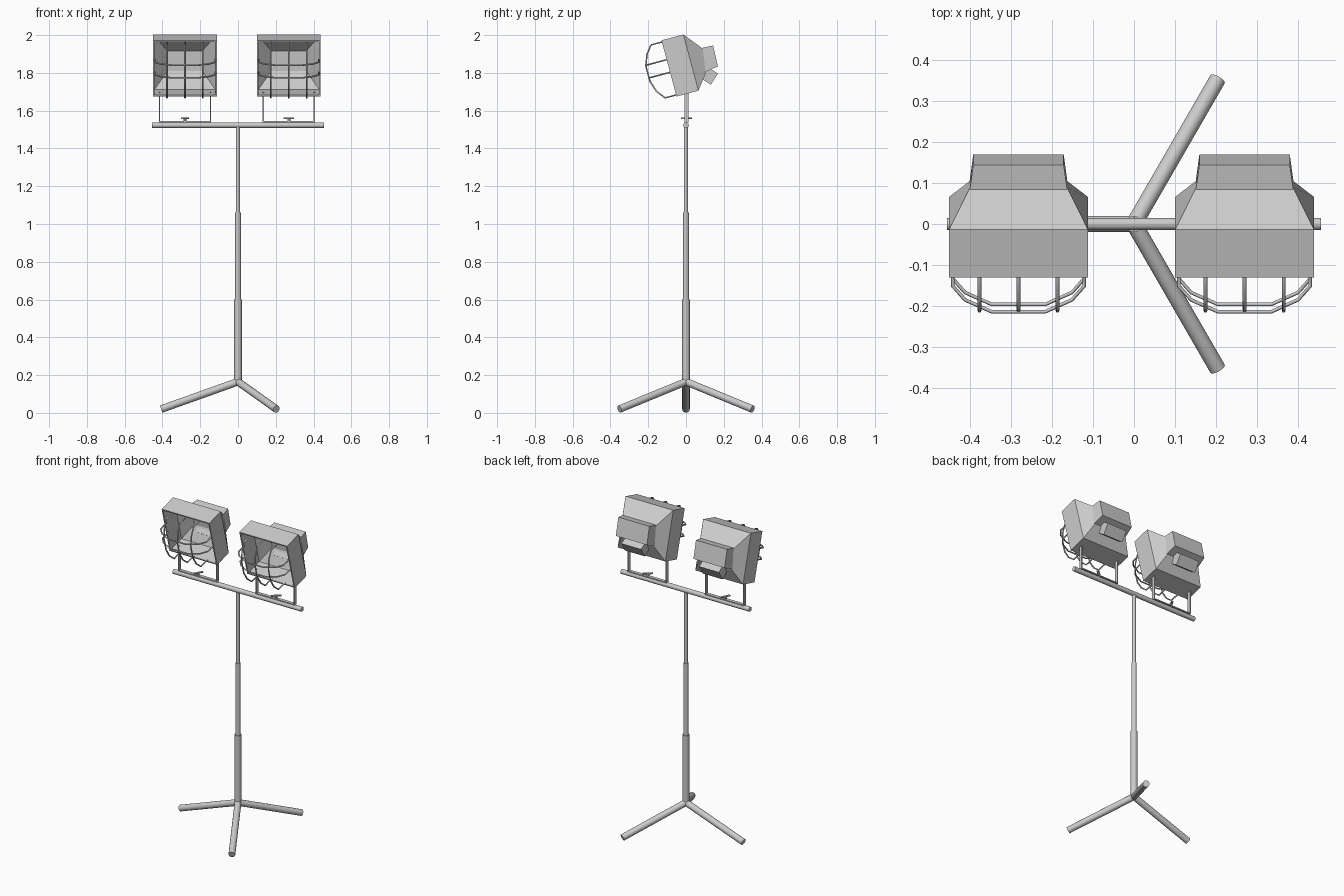
import bpy, bmesh
from math import radians
from mathutils import Matrix, Vector

old = bpy.data.objects.get("Cube")
if old:
    bpy.data.objects.remove(old, do_unlink=True)


def material(name, level):
    mat = bpy.data.materials.new(name)
    mat.use_nodes = True
    colour = (level, level, level, 1)
    mat.diffuse_color = colour
    mat.node_tree.nodes["Principled BSDF"].inputs["Base Color"].default_value = colour
    return mat


grey = material("light grey metal", 0.6)


def add_mesh(name, bm, matrix=Matrix(), smooth=False):
    bmesh.ops.recalc_face_normals(bm, faces=bm.faces)
    mesh = bpy.data.meshes.new(name)
    bm.to_mesh(mesh)
    bm.free()
    mesh.materials.append(grey)
    obj = bpy.data.objects.new(name, mesh)
    obj.matrix_world = matrix
    bpy.context.collection.objects.link(obj)
    if smooth:
        bpy.ops.object.select_all(action="DESELECT")
        obj.select_set(True)
        bpy.context.view_layer.objects.active = obj
        bpy.ops.object.shade_smooth_by_angle(angle=radians(40))
    return obj


def tube(name, start, end, radius, sides=12):
    start, end = Vector(start), Vector(end)
    axis = end - start
    bm = bmesh.new()
    bmesh.ops.create_cone(bm, cap_ends=True, segments=sides, radius1=radius,
                          radius2=radius, depth=axis.length)
    turn = axis.to_track_quat("Z", "Y").to_matrix().to_4x4()
    add_mesh(name, bm, Matrix.Translation((start + end) / 2) @ turn, True)


def box(name, size, matrix):
    bm = bmesh.new()
    bmesh.ops.create_cube(bm, size=1, matrix=Matrix.Diagonal((*size, 1)))
    add_mesh(name, bm, matrix)


def loft(name, rings, matrix):
    """Join rectangles given as half width, (depth, height) at top and at bottom."""
    bm = bmesh.new()
    loops = []
    for w, (yt, zt), (yb, zb) in rings:
        corners = [(-w, yb, zb), (w, yb, zb), (w, yt, zt), (-w, yt, zt)]
        loops.append([bm.verts.new(c) for c in corners])
    for a, b in zip(loops, loops[1:]):
        for i in range(4):
            j = (i + 1) % 4
            bm.faces.new((a[i], a[j], b[j], b[i]))
    bm.faces.new(loops[0])
    bm.faces.new(loops[-1])
    add_mesh(name, bm, matrix)


def wire(name, points, matrix):
    curve = bpy.data.curves.new(name, "CURVE")
    curve.dimensions = "3D"
    curve.bevel_depth = 0.0045
    curve.bevel_resolution = 1
    curve.use_fill_caps = True
    spline = curve.splines.new("POLY")
    spline.points.add(len(points) - 1)
    for p, co in zip(spline.points, points):
        p.co = (*co, 1)
    curve.materials.append(grey)
    obj = bpy.data.objects.new(name, curve)
    obj.matrix_world = matrix
    bpy.context.collection.objects.link(obj)


# Tripod legs
for i in range(3):
    spin = Matrix.Rotation(radians(60 + 120 * i), 4, "Z")
    tube(f"tripod_leg_{i + 1}", (0, 0, 0.165), spin @ Vector((0.407, 0, 0.02)), 0.02)

# Telescopic pole and crossbar
for name, low, high, radius in (("pole_lower", 0.155, 0.6, 0.02),
                                ("pole_middle", 0.6, 1.06, 0.016),
                                ("pole_upper", 1.06, 1.52, 0.011)):
    tube(name, (0, 0, low), (0, 0, high), radius)
tube("crossbar", (-0.455, 0, 1.523), (0.455, 0, 1.523), 0.015)


def mirrored(half):
    return half + [(-a, b) for a, b in reversed(half)]


def floodlight(side, cx, nut_angle):
    head = Matrix.Translation((cx, -0.09, 1.8235)) @ Matrix.Rotation(radians(15), 4, "X")

    # Hollow housing, from the reflector's back around the rim to the outer back
    loft(f"{side}_housing", [
        (0.092, (0.188, 0.045), (0.172, -0.06)),
        (0.16, (0.115, 0.145), (0.115, -0.145)),
        (0.161, (0, 0.146), (0, -0.146)),
        (0.169, (0, 0.154), (0, -0.154)),
        (0.169, (0.12, 0.154), (0.12, -0.154)),
        (0.118, (0.2, 0.055), (0.182, -0.074))], head)

    # Rear box and angled terminal box
    loft(f"{side}_rear_box", [
        (0.119, (0.192, 0.06), (0.182, -0.068)),
        (0.11, (0.257, 0.057), (0.253, -0.056))], head)
    place = Matrix.Translation((0, 0.194, -0.091)) @ Matrix.Rotation(radians(42.5), 4, "X")
    box(f"{side}_terminal_box", (0.14, 0.07, 0.07), head @ place)

    # Wire guard
    profile = mirrored([(0.145, 0.01), (0.145, -0.06), (0.1, -0.095), (0.04, -0.115)])
    for i, x in enumerate((-0.095, 0, 0.095)):
        wire(f"{side}_guard_upright_{i + 1}", [(x, y, z) for z, y in profile], head)
    profile = mirrored([(0.16, 0.01), (0.16, -0.05), (0.13, -0.085), (0.065, -0.115)])
    for i, z in enumerate((-0.021, 0.048)):
        wire(f"{side}_guard_rail_{i + 1}", [(x, y, z) for x, y in profile], head)

    # Mounting bracket
    for label, s in (("right", -1), ("left", 1)):
        box(f"{side}_bracket_{label}_arm", (0.006, 0.022, 0.16),
            Matrix.Translation((cx + s * 0.135, 0.002, 1.618)))
    box(f"{side}_bracket_base", (0.276, 0.022, 0.006),
        Matrix.Translation((cx, 0.002, 1.541)))

    # Clamp bolt and wing nut
    tube(f"{side}_clamp_bolt", (cx, 0, 1.535), (cx, 0, 1.562), 0.008, 8)
    box(f"{side}_wing_nut", (0.06, 0.014, 0.006),
        Matrix.Translation((cx, 0.002, 1.56)) @ Matrix.Rotation(radians(nut_angle), 4, "Z"))


floodlight("right_lamp", -0.281, 62)
floodlight("left_lamp", 0.269, 40)
